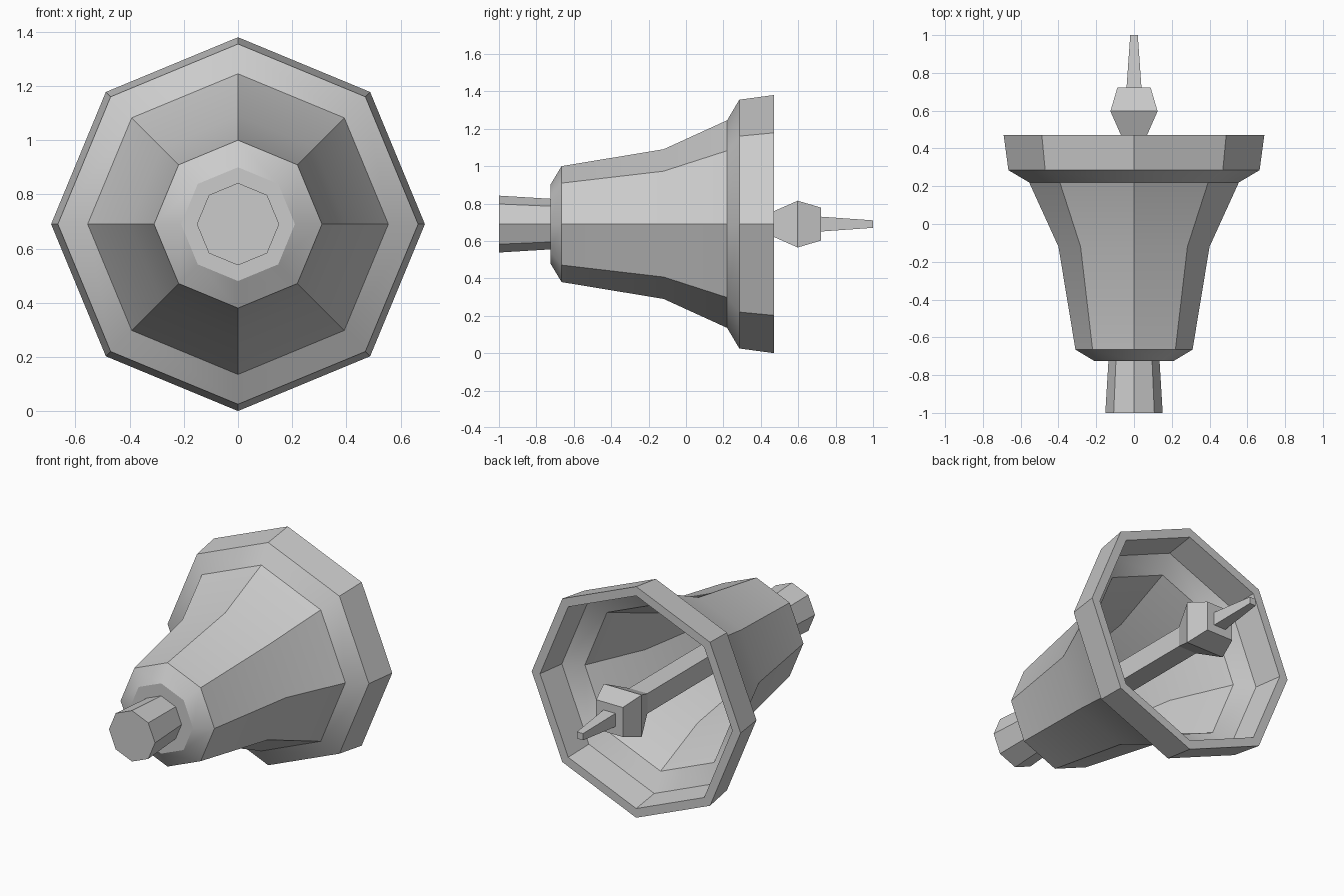
import bpy, bmesh
from math import cos, sin, pi, radians, sqrt

if "Cube" in bpy.data.objects:
    bpy.data.objects.remove(bpy.data.objects["Cube"])

AXIS_Z = 0.69


def loft(name, profile, sides, turn=0.0):
    """Sweep (y, radius) stations around the horizontal y axis and cap both ends."""
    bm = bmesh.new()
    rings = []
    for y, r in profile:
        angles = [turn + 2 * pi * i / sides for i in range(sides)]
        rings.append([bm.verts.new((r * cos(a), y, AXIS_Z + r * sin(a))) for a in angles])
    for a, b in zip(rings, rings[1:]):
        for i in range(sides):
            j = (i + 1) % sides
            bm.faces.new((a[i], a[j], b[j], b[i]))
    bm.faces.new(rings[0])
    bm.faces.new(rings[-1])
    bmesh.ops.recalc_face_normals(bm, faces=bm.faces)
    mesh = bpy.data.meshes.new(name)
    bm.to_mesh(mesh)
    bm.free()
    obj = bpy.data.objects.new(name, mesh)
    bpy.context.collection.objects.link(obj)
    bpy.ops.object.select_all(action='DESELECT')
    obj.select_set(True)
    bpy.context.view_layer.objects.active = obj
    bpy.ops.object.shade_smooth_by_angle(angle=radians(30))
    return obj


# Hollow octagonal bell: outside from crown to rim, then back along the inside
outer = [(-0.725, 0.21), (-0.665, 0.31), (-0.12, 0.40),
         (0.22, 0.555), (0.285, 0.665), (0.47, 0.69)]
inner = [(0.47, 0.635), (0.30, 0.61), (0.24, 0.50),
         (-0.11, 0.345), (-0.62, 0.26), (-0.67, 0.17)]
loft("bell_body", outer + inner, 8)

# Octagonal stub on the crown
loft("crown_stub", [(-1.0, 0.152), (-0.72, 0.135)], 8)

# Square clapper parts; half widths become corner radii
def square_part(name, stations):
    loft(name, [(y, h * sqrt(2)) for y, h in stations], 4, pi / 4)

square_part("clapper_rod", [(-0.68, 0.06), (0.50, 0.06)])
square_part("clapper_weight", [(0.45, 0.06), (0.597, 0.125), (0.722, 0.088)])
square_part("clapper_tip", [(0.715, 0.04), (1.0, 0.02)])
